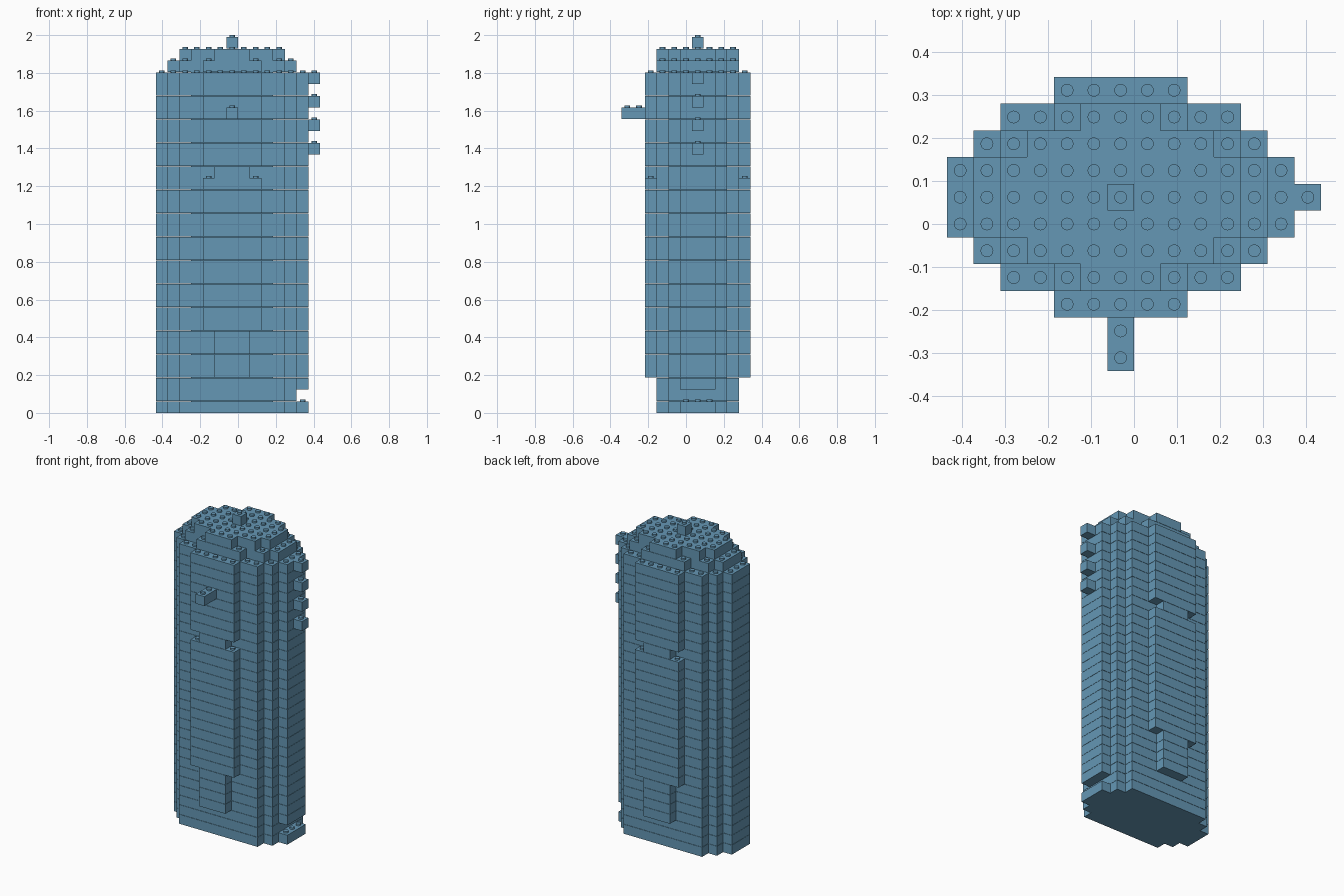
import bpy
import bmesh
from mathutils import Matrix, Vector

cube = bpy.data.objects.get("Cube")
if cube:
    bpy.data.objects.remove(cube, do_unlink=True)

U = 0.0622          # edge of one grid cell
NX, NY = 14, 11     # footprint in cells
GAP = 0.0015        # joint between courses
STUD_R, STUD_H = 0.0148, 0.0095

blue = bpy.data.materials.new("slate_blue")
blue.use_nodes = True
colour = (0.13, 0.31, 0.46, 1)
blue.diffuse_color = colour
blue.node_tree.nodes["Principled BSDF"].inputs["Base Color"].default_value = colour


def corner(i, j, k):
    return Vector(((i - NX / 2) * U, (j - NY / 2) * U, k * U))


def add_brick(bm, i0, i1, j0, j1, k):
    """Box covering cells i0..i1, j0..j1 of course k (ends excluded)."""
    lo, hi = corner(i0, j0, k), corner(i1, j1, k + 1)
    hi.z -= GAP
    size = hi - lo
    bmesh.ops.create_cube(bm, size=1, matrix=Matrix.Translation((lo + hi) / 2)
                          @ Matrix.Diagonal((*size, 1)))


def add_stud(bm, i, j, k):
    centre = corner(i + 0.5, j + 0.5, k + 1)
    centre.z += (STUD_H - GAP) / 2
    made = bmesh.ops.create_cone(bm, cap_ends=True, segments=16, radius1=STUD_R,
                                 radius2=STUD_R, depth=STUD_H + GAP,
                                 matrix=Matrix.Translation(centre))
    for face in {f for v in made["verts"] for f in v.link_faces}:
        face.smooth = len(face.verts) == 4


def finish(bm, name):
    mesh = bpy.data.meshes.new(name)
    bm.to_mesh(mesh)
    bm.free()
    mesh.materials.append(blue)
    bpy.context.collection.objects.link(bpy.data.objects.new(name, mesh))


def course_rows(k):
    """Rows of a course: {row: (first cell, end cell)}, mirrored about row 5/7."""
    if k == 31:
        return {6: (6, 7)}
    if k == 30:
        spans = [(2, 11), (3, 10), (5, 8)]
    elif k == 29:
        spans = [(1, 12), (2, 11), (4, 9)]
    else:
        spans = [(0, 12 if k == 1 else 13), (1, 12), (2, 11)]
        if k >= 3:
            narrow = k < 7 or k == 20      # front and back strips step in here
            spans.append((5, 8) if narrow else (4, 9))
    rows = {6: spans[0]}
    for n, span in enumerate(spans):
        rows[5 - n] = rows[7 + n] = span
    return rows


def build_courses(name, courses):
    bm = bmesh.new()
    for k in courses:
        rows, above = course_rows(k), course_rows(k + 1) if k < 31 else {}
        for j, (a, b) in rows.items():
            # vertical joints on the outer rows
            joints = {2: [8], 10: [8], 3: [9, 10], 9: [9, 10]}.get(j, [])
            cuts = [a] + [c for c in joints if a < c < b] + [b]
            for c0, c1 in zip(cuts, cuts[1:]):
                add_brick(bm, c0, c1, j, j + 1, k)
            # studs only where nothing sits on top
            up = above.get(j, (0, 0))
            for i in range(a, b):
                if not up[0] <= i < up[1]:
                    add_stud(bm, i, j, k)
    finish(bm, name)


# Stacked courses
build_courses("foot", range(0, 3))
build_courses("tower_body", range(3, 29))
build_courses("crown", range(29, 31))
build_courses("top_block", [31])

# Solid core holding the courses together
bm = bmesh.new()
lo, hi = corner(3, 4, 0.1), corner(10, 9, 30.5)
bmesh.ops.create_cube(bm, size=1, matrix=Matrix.Translation((lo + hi) / 2)
                      @ Matrix.Diagonal((*(hi - lo), 1)))
finish(bm, "inner_core")

# Front handle, two cells long
bm = bmesh.new()
add_brick(bm, 6, 7, 0, 2, 25)
for j in range(2):
    add_stud(bm, 6, j, 25)
finish(bm, "front_handle")

# Column of small blocks on the side
for n, k in enumerate(range(22, 29, 2)):
    bm = bmesh.new()
    add_brick(bm, 13, 14, 6, 7, k)
    add_stud(bm, 13, 6, k)
    finish(bm, f"side_block_{n + 1}")
